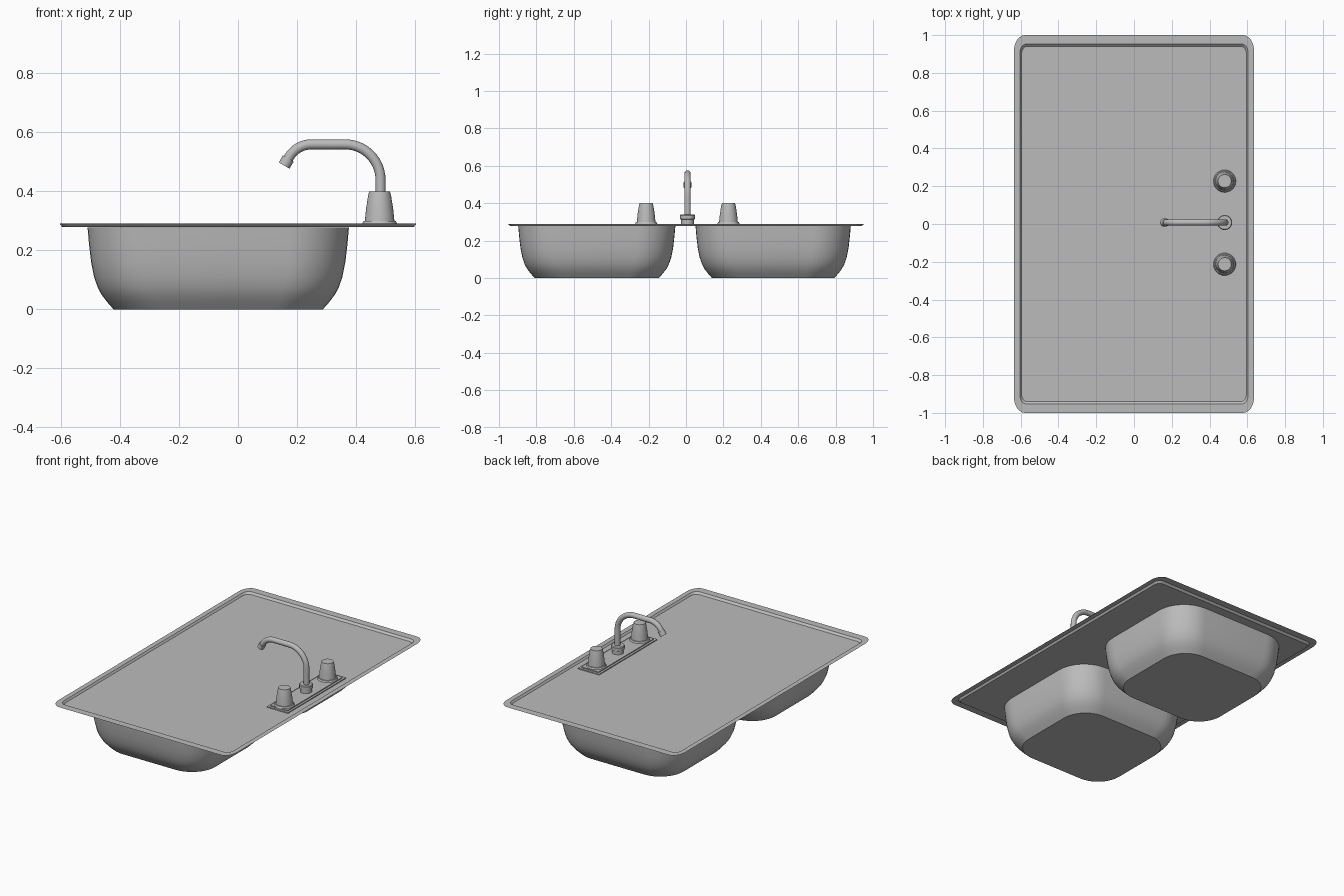
import bpy
import bmesh
from math import sin, cos, pi, radians
from mathutils import Vector

cube = bpy.data.objects.get("Cube")
if cube:
    bpy.data.objects.remove(cube, do_unlink=True)

steel = bpy.data.materials.new("brushed steel")
steel.use_nodes = True
GREY = (0.5, 0.5, 0.5, 1)
steel.diffuse_color = GREY
steel.node_tree.nodes["Principled BSDF"].inputs["Base Color"].default_value = GREY


def finish(obj, angle=35):
    obj.data.materials.clear()
    obj.data.materials.append(steel)
    bpy.ops.object.select_all(action="DESELECT")
    obj.select_set(True)
    bpy.context.view_layer.objects.active = obj
    bpy.ops.object.shade_smooth_by_angle(angle=radians(angle))


def rounded_rect(cx, cy, hx, hy, rx, ry, z, steps=10):
    """Counter-clockwise outline with elliptical corners."""
    points = []
    for corner, (sx, sy) in enumerate([(1, 1), (-1, 1), (-1, -1), (1, -1)]):
        for i in range(steps + 1):
            a = (corner + i / steps) * pi / 2
            points.append((cx + sx * (hx - rx) + rx * cos(a),
                           cy + sy * (hy - ry) + ry * sin(a), z))
    return points


def circle(cx, cy, r, z, sides=32):
    return [(cx + r * cos(2 * pi * i / sides), cy + r * sin(2 * pi * i / sides), z)
            for i in range(sides)]


def loft(name, outlines, cap_first=True, cap_last=True, angle=35):
    bm = bmesh.new()
    rings = [[bm.verts.new(p) for p in outline] for outline in outlines]
    for a, b in zip(rings, rings[1:]):
        for i in range(len(a)):
            j = (i + 1) % len(a)
            bm.faces.new((a[i], a[j], b[j], b[i]))
    if cap_first:
        bm.faces.new(rings[0][::-1])
    if cap_last:
        bm.faces.new(rings[-1])
    bm.normal_update()
    mesh = bpy.data.meshes.new(name)
    bm.to_mesh(mesh)
    bm.free()
    obj = bpy.data.objects.new(name, mesh)
    bpy.context.collection.objects.link(obj)
    finish(obj, angle)
    return obj


# Sheet top: flat rim stepping down into a recessed deck
DECK, RIM = 0.278, 0.29
loft("sink_deck", [
    rounded_rect(0, 0, 0.635, 1.0, 0.06, 0.08, RIM),
    rounded_rect(0, 0, 0.604, 0.953, 0.035, 0.045, RIM),
    rounded_rect(0, 0, 0.595, 0.94, 0.03, 0.04, DECK),
], cap_first=False)

# Two bowls hanging below the deck: (height, inset) from floor to lip
BOWL_PROFILE = [(0, 0.088), (0.025, 0.066), (0.05, 0.047), (0.075, 0.034),
                (0.11, 0.022), (0.16, 0.012), (0.22, 0.005), (0.277, 0)]
for name, cy, half in [("front_bowl", -0.477, 0.42), ("back_bowl", 0.466, 0.415)]:
    outlines = []
    for z, inset in BOWL_PROFILE:
        r = 0.2 - inset * 0.4
        outlines.append(rounded_rect(-0.067, cy, 0.443 - inset, half - inset, r, r, z))
    loft(name, outlines, cap_last=False)

# Stepped faucet base plate
FX, FY = 0.48, 0.008
for name, hx, hy, z0, z1 in [("faucet_plate_lower", 0.075, 0.296, DECK, 0.284),
                             ("faucet_plate_upper", 0.062, 0.282, 0.284, 0.29)]:
    loft(name, [rounded_rect(FX, FY + 0.004, hx, hy, 0.003, 0.003, z, 2) for z in (z0, z1)])

# Tapered tap handles on round flanges
for name, y in [("front_handle", -0.213), ("back_handle", 0.227)]:
    profile = [(0.06, 0.289), (0.055, 0.299), (0.05, 0.3), (0.046, 0.34),
               (0.039, 0.385), (0.035, 0.4)]
    loft(name, [circle(FX, y, r, z) for r, z in profile])

# Spout collar
loft("spout_collar", [circle(FX, FY, r, z) for r, z in
                      [(0.034, 0.289), (0.034, 0.313), (0.04, 0.316), (0.04, 0.335), (0.036, 0.34)]])


def tube(name, path, radius):
    curve = bpy.data.curves.new(name, "CURVE")
    curve.dimensions = "3D"
    curve.bevel_depth = radius
    curve.bevel_resolution = 6
    curve.use_fill_caps = True
    spline = curve.splines.new("POLY")
    spline.points.add(len(path) - 1)
    for point, (x, z) in zip(spline.points, path):
        point.co = (x, FY, z, 1)
    obj = bpy.data.objects.new(name, curve)
    bpy.context.collection.objects.link(obj)
    bpy.ops.object.select_all(action="DESELECT")
    obj.select_set(True)
    bpy.context.view_layer.objects.active = obj
    bpy.ops.object.convert(target="MESH")
    finish(bpy.context.view_layer.objects.active)


def arc(cx, cz, r, start, end, steps=14):
    angles = [radians(start + (end - start) * i / steps) for i in range(steps + 1)]
    return [(cx + r * cos(a), cz + r * sin(a)) for a in angles]


# Curved spout and its nozzle
path = [(0.483, 0.33)] + arc(0.363, 0.439, 0.12, 0, 90) + arc(0.25, 0.469, 0.09, 90, 152)
tube("spout", path, 0.017)
end = Vector(path[-1])
direction = (end - Vector(path[-2])).normalized()
tube("spout_nozzle", [end, end + direction * 0.028], 0.021)
